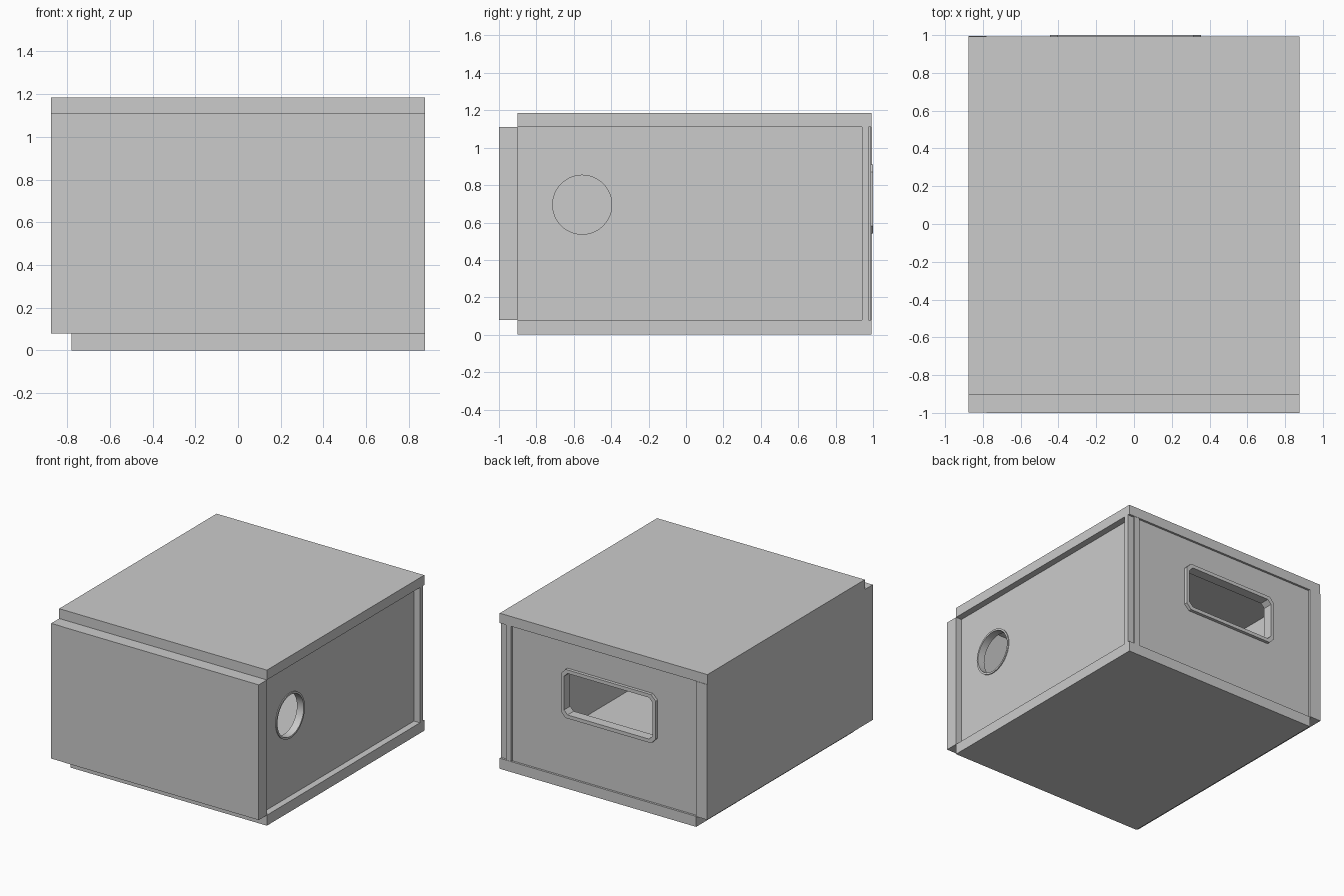
import bpy
from math import pi, cos, sin

if "Cube" in bpy.data.objects:
    bpy.data.objects.remove(bpy.data.objects["Cube"])


def box(name, x, y, z):
    """Panel from min/max pairs."""
    bpy.ops.mesh.primitive_cube_add(size=1, location=[sum(r) / 2 for r in (x, y, z)])
    ob = bpy.context.object
    ob.name = name
    ob.scale = [r[1] - r[0] for r in (x, y, z)]
    bpy.ops.object.transform_apply(location=False, rotation=False, scale=True)
    return ob


def rect(x0, x1, y0, y1, c=0.0):
    """Rectangle outline, optionally with cut corners."""
    if not c:
        return [(x0, y0), (x1, y0), (x1, y1), (x0, y1)]
    return [(x0 + c, y0), (x1 - c, y0), (x1, y0 + c), (x1, y1 - c),
            (x1 - c, y1), (x0 + c, y1), (x0, y1 - c), (x0, y0 + c)]


def circle(cx, cy, r, n=48):
    return [(cx + r * cos(2 * pi * i / n), cy + r * sin(2 * pi * i / n)) for i in range(n)]


def plate(name, outlines, axis, lo, hi):
    """Outer outline plus holes, extruded along x or y from lo to hi."""
    cu = bpy.data.curves.new(name, 'CURVE')
    cu.dimensions = '2D'
    cu.fill_mode = 'BOTH'
    cu.extrude = (hi - lo) / 2
    for pts in outlines:
        sp = cu.splines.new('POLY')
        sp.points.add(len(pts) - 1)
        for p, (a, b) in zip(sp.points, pts):
            p.co = (a, b, 0, 1)
        sp.use_cyclic_u = True
    ob = bpy.data.objects.new(name, cu)
    bpy.context.collection.objects.link(ob)
    mid = (lo + hi) / 2
    if axis == 'x':
        ob.rotation_euler = (pi / 2, 0, pi / 2)
        ob.location = (mid, 0, 0)
    else:
        ob.rotation_euler = (pi / 2, 0, 0)
        ob.location = (0, mid, 0)
    bpy.ops.object.select_all(action='DESELECT')
    ob.select_set(True)
    bpy.context.view_layer.objects.active = ob
    bpy.ops.object.convert(target='MESH')
    bpy.ops.object.shade_smooth_by_angle(angle=pi / 6)
    return bpy.context.object


W = 0.875
Z0, Z1 = 0.08, 1.11

# solid panels
box("top_panel", (-W, W), (-0.902, 0.992), (Z1, 1.185))
box("bottom_panel", (-0.78, W), (-0.902, 0.992), (0, Z0))
box("front_panel", (-0.78, W), (-1, -0.902), (Z0, Z1))
box("left_panel", (-W, -0.78), (-0.998, 0.995), (Z0, Z1))

# right panel with round opening and its collar
hole = (-0.555, 0.695)
plate("right_panel", [rect(-0.902, 0.99, Z0, Z1), circle(*hole, 0.166)], 'x', 0.78, 0.825)
plate("round_opening_collar", [circle(*hole, 0.172), circle(*hole, 0.158)], 'x', 0.775, 0.832)

# back panel with handle opening and its cut-corner frame
plate("back_panel", [rect(-0.78, 0.78, Z0, Z1), rect(-0.43, 0.34, 0.555, 0.895, 0.035)],
      'y', 0.94, 0.976)
box("back_panel_edge", (0.825, W), (0.94, 0.976), (Z0, Z1))
plate("handle_frame", [rect(-0.445, 0.355, 0.54, 0.91, 0.04),
                       rect(-0.418, 0.328, 0.567, 0.883, 0.03)], 'y', 0.925, 1.0)
